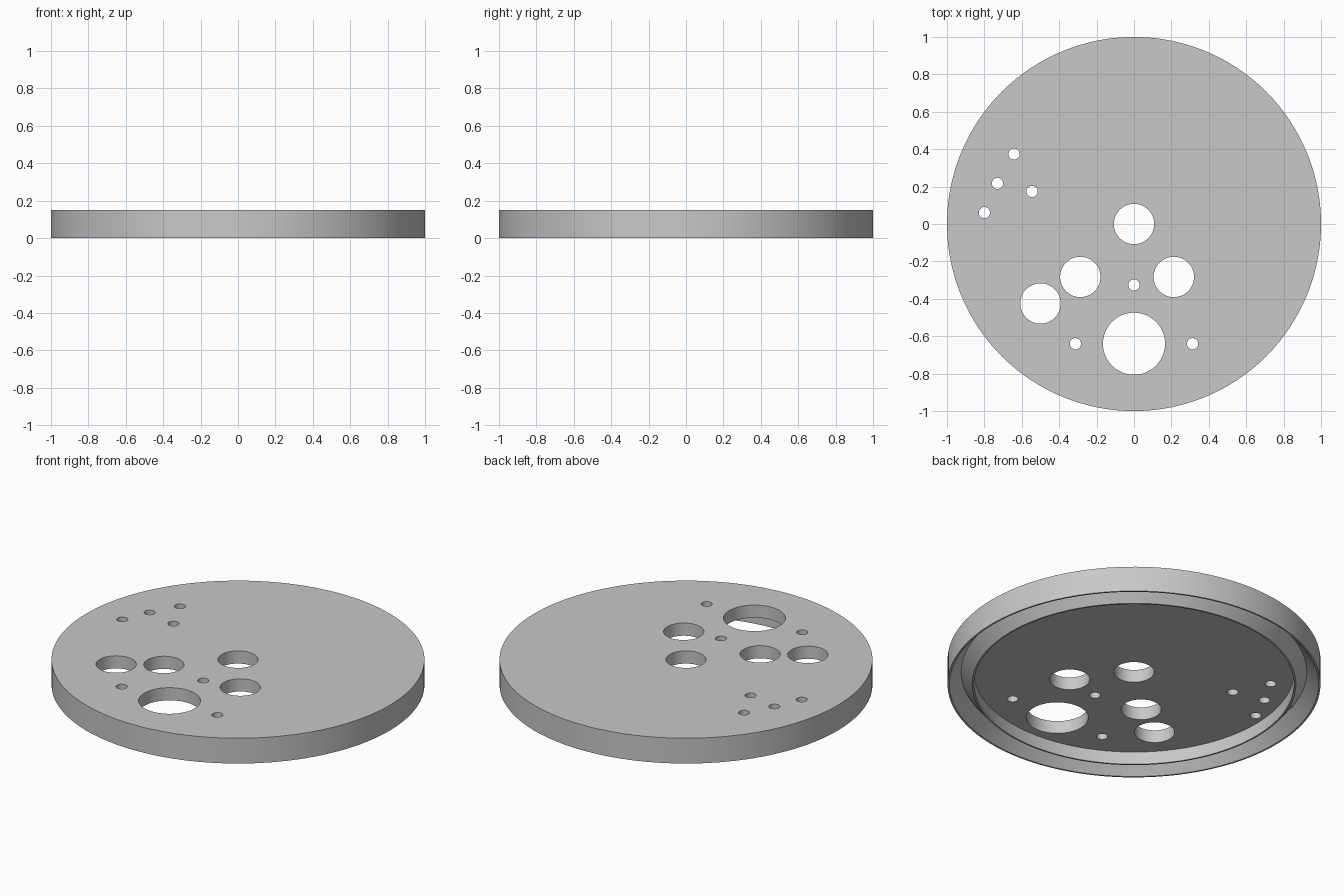
import bpy
import bmesh
from math import cos, sin, tau, radians

cube = bpy.data.objects.get("Cube")
if cube:
    bpy.data.objects.remove(cube, do_unlink=True)

TOP, FLOOR = 0.15, 0.075

grey = bpy.data.materials.new("light grey")
grey.use_nodes = True
colour = (0.58, 0.58, 0.58, 1)
grey.diffuse_color = colour
grey.node_tree.nodes["Principled BSDF"].inputs["Base Color"].default_value = colour


def add_lathe(bm, profile, segments, x=0, y=0):
    """Turn a profile of (radius, z) points and close both ends with a cap."""
    rings = [[bm.verts.new((x + r * cos(tau * i / segments),
                            y + r * sin(tau * i / segments), z))
              for i in range(segments)] for r, z in profile]
    for low, high in zip(rings, rings[1:]):
        for i in range(segments):
            j = (i + 1) % segments
            bm.faces.new((low[i], low[j], high[j], high[i]))
    bm.faces.new(rings[0][::-1])
    bm.faces.new(rings[-1])


def make_object(name, bm):
    bmesh.ops.recalc_face_normals(bm, faces=bm.faces)
    mesh = bpy.data.meshes.new(name)
    bm.to_mesh(mesh)
    bm.free()
    mesh.materials.append(grey)
    obj = bpy.data.objects.new(name, mesh)
    bpy.context.collection.objects.link(obj)
    return obj


# Round lid: recessed underside, inner lip, V groove, outer lip, side wall
bm = bmesh.new()
add_lathe(bm, [(0.858, FLOOR), (0.858, 0), (0.868, 0), (0.927, FLOOR),
               (0.99, 0), (1, 0), (1, TOP)], 128)
lid = make_object("round_lid", bm)

# Through holes, grouped by radius
holes = {
    0.166: [(0, -0.64)],
    0.108: [(0, 0), (-0.287, -0.283), (0.213, -0.283), (-0.5, -0.425)],
    0.03: [(-0.642, 0.374), (-0.73, 0.217), (-0.545, 0.174), (-0.8, 0.061),
           (0, -0.326), (-0.313, -0.64), (0.313, -0.64)],
}
bm = bmesh.new()
for radius, centres in holes.items():
    for x, y in centres:
        add_lathe(bm, [(radius, FLOOR - 0.05), (radius, TOP + 0.05)], 48, x, y)
cutter = make_object("hole_cutter", bm)
cutter.hide_render = True

# Cut the holes, then drop the cutter
cut = lid.modifiers.new("holes", 'BOOLEAN')
cut.operation = 'DIFFERENCE'
cut.solver = 'EXACT'
cut.object = cutter
bpy.ops.object.select_all(action='DESELECT')
bpy.context.view_layer.objects.active = lid
lid.select_set(True)
bpy.ops.object.modifier_apply(modifier=cut.name)
bpy.data.objects.remove(cutter, do_unlink=True)

# Smooth round walls with crisp rims
bpy.ops.object.shade_smooth_by_angle(angle=radians(30))
